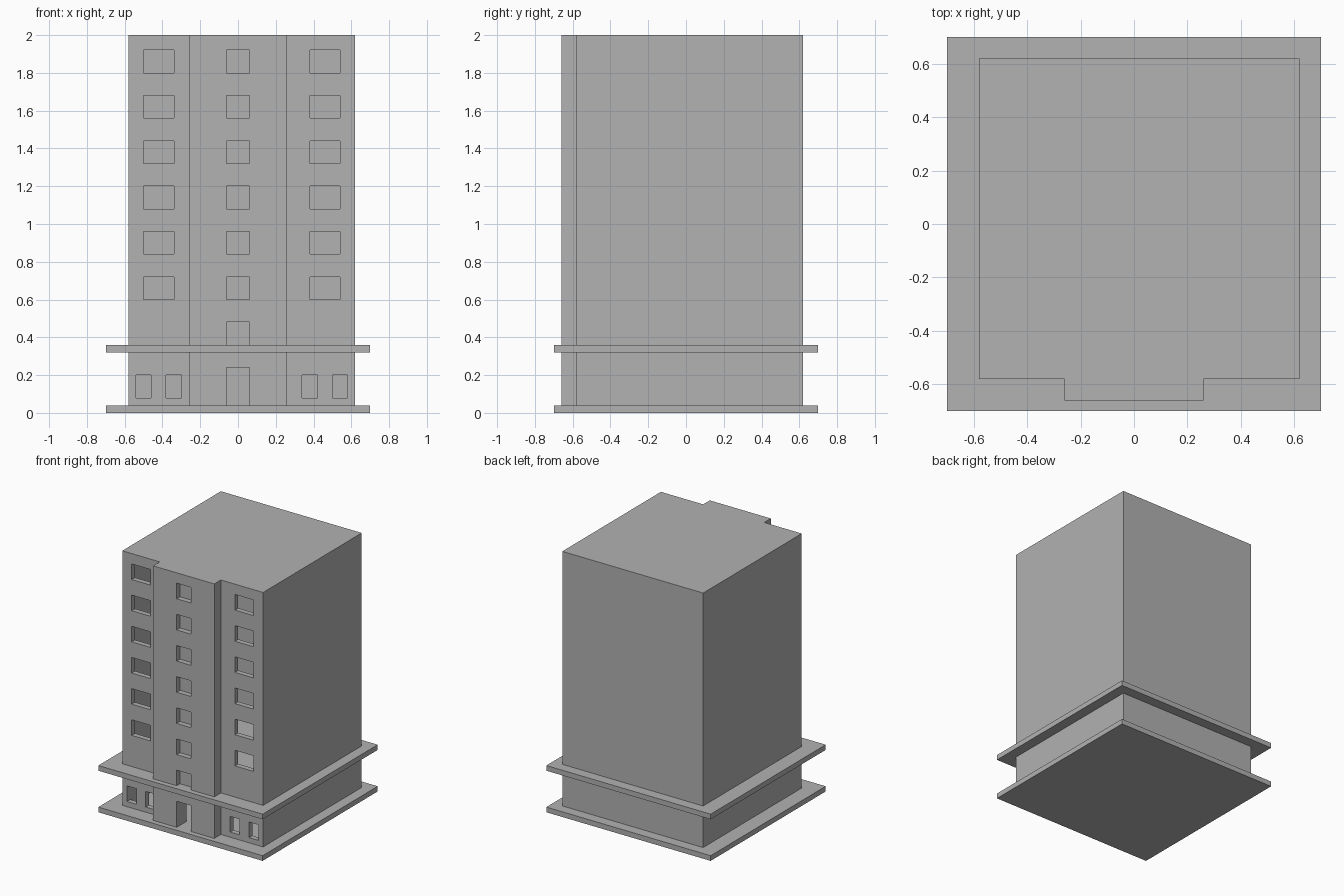
import bpy
import bmesh

# Remove the default object
cube = bpy.data.objects.get("Cube")
if cube:
    bpy.data.objects.remove(cube, do_unlink=True)

# Single concrete grey
GREY = (0.445, 0.445, 0.445, 1.0)
concrete = bpy.data.materials.new("concrete_grey")
concrete.use_nodes = True
concrete.diffuse_color = GREY
concrete.node_tree.nodes["Principled BSDF"].inputs["Base Color"].default_value = GREY

WEST, EAST, FRONT, BACK = -0.58, 0.62, -0.58, 0.62
BAY, BAY_FRONT, WALL = 0.26, -0.66, 0.04


def finish(name, bm):
    bmesh.ops.recalc_face_normals(bm, faces=bm.faces)
    mesh = bpy.data.meshes.new(name)
    bm.to_mesh(mesh)
    bm.free()
    mesh.materials.append(concrete)
    obj = bpy.data.objects.new(name, mesh)
    bpy.context.scene.collection.objects.link(obj)
    return obj


def add_prism(bm, outline, z0, z1):
    face = bm.faces.new([bm.verts.new((x, y, z0)) for x, y in outline])
    top = bmesh.ops.extrude_face_region(bm, geom=[face])["geom"]
    verts = [v for v in top if isinstance(v, bmesh.types.BMVert)]
    bmesh.ops.translate(bm, verts=verts, vec=(0, 0, z1 - z0))


def boxes(name, specs):
    """Build boxes from (x0, x1, y0, y1, z0, z1) extents as one object."""
    bm = bmesh.new()
    for x0, x1, y0, y1, z0, z1 in specs:
        add_prism(bm, [(x0, y0), (x1, y0), (x1, y1), (x0, y1)], z0, z1)
    return finish(name, bm)


def cut(target, specs):
    """Subtract boxes from the target and discard the cutter."""
    cutter = boxes("cutter", specs)
    cutter.hide_render = True
    mod = target.modifiers.new("cut", "BOOLEAN")
    mod.operation = "DIFFERENCE"
    mod.solver = "EXACT"
    mod.object = cutter
    bpy.context.view_layer.objects.active = target
    bpy.ops.object.modifier_apply(modifier=mod.name)
    bpy.data.objects.remove(cutter, do_unlink=True)


def storey(name, z0, z1, inner_z0, inner_z1):
    """Hollow walls with a projecting solid bay at the front."""
    outline = [(WEST, FRONT), (-BAY, FRONT), (-BAY, BAY_FRONT), (BAY, BAY_FRONT),
               (BAY, FRONT), (EAST, FRONT), (EAST, BACK), (WEST, BACK)]
    bm = bmesh.new()
    add_prism(bm, outline, z0, z1)
    obj = finish(name, bm)
    cut(obj, [(WEST + WALL, EAST - WALL, FRONT + WALL, BACK - WALL, inner_z0, inner_z1)])
    return obj


# Ground slab and canopy slab
for name, z in (("ground_slab", 0.0), ("canopy_slab", 0.32)):
    boxes(name, [(-0.7, 0.7, -0.7, 0.7, z, z + 0.04)])

# Ground floor with a deep doorway and four narrow windows
ground = storey("ground_floor", 0.04, 0.32, 0.0, 0.4)
openings = [(-0.06, 0.06, -0.75, -0.5, 0.0, 0.24)]
for x in (-0.54, -0.38, 0.34, 0.50):
    openings.append((x, x + 0.08, -0.7, -0.5, 0.08, 0.20))
cut(ground, openings)

# Upper floors with through windows at the sides and shallow ones in the bay
tower = storey("upper_floors", 0.36, 2.0, 0.3, 1.96)
openings = [(-0.06, 0.06, -0.75, BAY_FRONT + WALL, 0.3, 0.48)]
for floor in range(6):
    z = 0.60 + 0.24 * floor
    openings.append((-0.06, 0.06, -0.75, BAY_FRONT + WALL, z, z + 0.12))
    for x in (-0.50, 0.38):
        openings.append((x, x + 0.16, -0.7, -0.5, z, z + 0.12))
cut(tower, openings)
